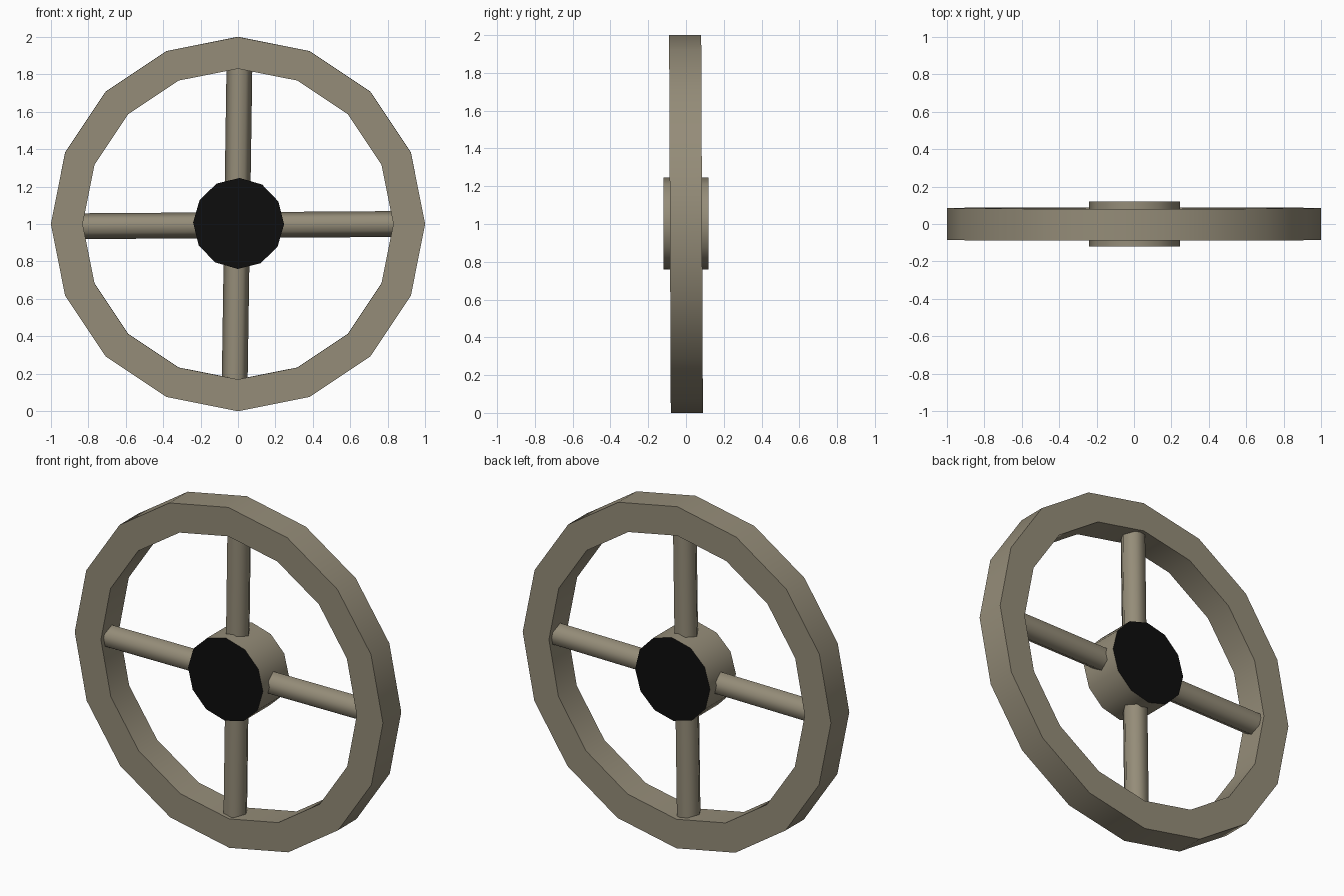
import bpy, bmesh, math
from mathutils import Matrix

if "Cube" in bpy.data.objects:
    bpy.data.objects.remove(bpy.data.objects["Cube"])


def material(name, rgb):
    m = bpy.data.materials.new(name)
    m.diffuse_color = (*rgb, 1.0)
    m.use_nodes = True
    m.node_tree.nodes["Principled BSDF"].inputs["Base Color"].default_value = m.diffuse_color
    return m


WOOD = material("weathered wood", (0.30, 0.265, 0.19))
BLACK = material("black", (0.004, 0.004, 0.004))


def finish(bm, name, mats, loc=(0, 0, 1), rot=(0, 0, 0)):
    bmesh.ops.recalc_face_normals(bm, faces=bm.faces[:])
    me = bpy.data.meshes.new(name)
    bm.to_mesh(me)
    bm.free()
    for m in mats:
        me.materials.append(m)
    ob = bpy.data.objects.new(name, me)
    bpy.context.collection.objects.link(ob)
    ob.location, ob.rotation_euler = loc, rot
    bpy.ops.object.select_all(action='DESELECT')
    ob.select_set(True)
    bpy.context.view_layer.objects.active = ob
    bpy.ops.object.shade_smooth_by_angle(angle=math.radians(65))
    return ob


def cylinder(sides, radius, depth, matrix):
    bm = bmesh.new()
    bmesh.ops.create_cone(bm, cap_ends=True, segments=sides, radius1=radius,
                          radius2=radius, depth=depth, matrix=matrix)
    return bm


# Rim: square section swept around sixteen sides
bm = bmesh.new()
section = [(1.0, -0.085), (1.0, 0.085), (0.83, 0.085), (0.83, -0.085)]
rings = []
for i in range(16):
    a = math.tau * i / 16
    rings.append([bm.verts.new((r * math.sin(a), y, r * math.cos(a)))
                  for r, y in section])
for i in range(16):
    p, q = rings[i], rings[(i + 1) % 16]
    for j in range(4):
        k = (j + 1) % 4
        bm.faces.new((p[j], p[k], q[k], q[j]))
finish(bm, "rim", [WOOD], rot=(0.0045, 0, 0))

# Spokes: two hexagonal bars crossing through the hub
upright = Matrix.Rotation(math.radians(90), 4, 'Z')
for v_name, tilt, off in (("upright_spokes", 0.015, (-0.005, 0, 1)),
                          ("level_spokes", math.pi / 2 - 0.007, (0, 0, 0.994))):
    bm = cylinder(6, 0.069, 1.70, Matrix.Identity(4))
    # turn so that two corners lie in the plane of the wheel
    best = max(bm.verts, key=lambda v: v.co.x)
    if best.co.x < 0.068:
        bmesh.ops.transform(bm, matrix=upright, verts=bm.verts[:])
    finish(bm, v_name, [WOOD], loc=off, rot=(0, tilt, 0))

# Hub: twelve-sided drum with black end faces
bm = cylinder(12, 0.243, 0.24, Matrix.Rotation(math.pi / 2, 4, 'X'))
bm.normal_update()
for f in bm.faces:
    f.material_index = 1 if abs(f.normal.y) > 0.9 else 0
finish(bm, "hub", [WOOD, BLACK], loc=(0.003, 0, 1.003), rot=(0, 0.02, 0))
